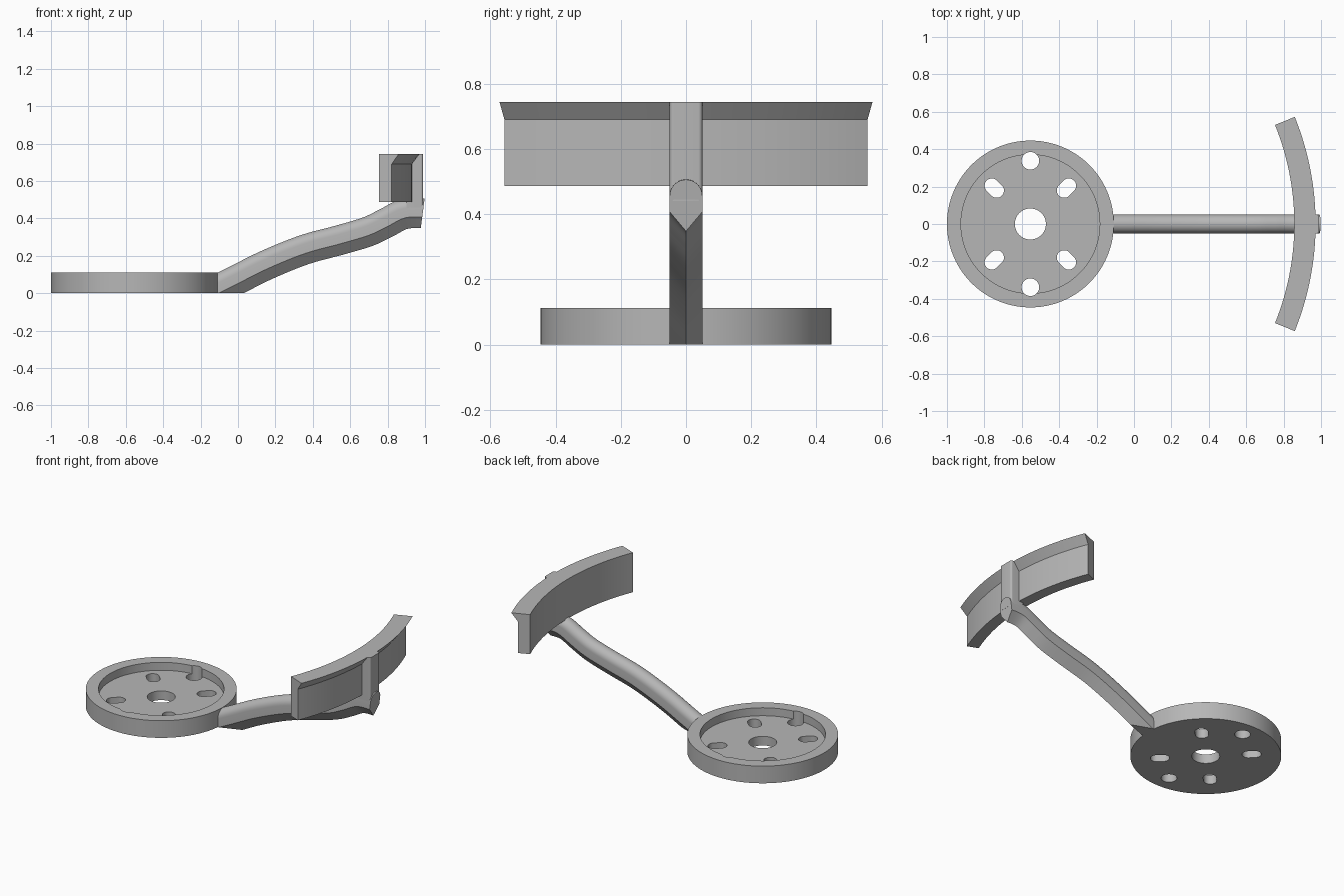
import bpy, bmesh, math
from mathutils import Vector

if "Cube" in bpy.data.objects:
    bpy.data.objects.remove(bpy.data.objects["Cube"])

CX = -0.554  # hub centre, also the centre of the curved shield

grey = bpy.data.materials.new("plain grey")
grey.diffuse_color = (0.47, 0.47, 0.47, 1)
grey.use_nodes = True
grey.node_tree.nodes["Principled BSDF"].inputs["Base Color"].default_value = grey.diffuse_color


def make(name, bm):
    bmesh.ops.recalc_face_normals(bm, faces=bm.faces[:])
    mesh = bpy.data.meshes.new(name)
    bm.to_mesh(mesh)
    bm.free()
    mesh.materials.append(grey)
    ob = bpy.data.objects.new(name, mesh)
    bpy.context.collection.objects.link(ob)
    return ob


def smooth(ob):
    bpy.ops.object.select_all(action='DESELECT')
    ob.select_set(True)
    bpy.context.view_layer.objects.active = ob
    bpy.ops.object.shade_smooth_by_angle(angle=math.radians(30))


def loft(rings):
    """Join rings of points into a closed solid."""
    bm = bmesh.new()
    rows = [[bm.verts.new(p) for p in r] for r in rings]
    n = len(rows[0])
    for a, b in zip(rows, rows[1:]):
        for i in range(n):
            j = (i + 1) % n
            bm.faces.new((a[i], a[j], b[j], b[i]))
    bm.faces.new(rows[0][::-1])
    bm.faces.new(rows[-1])
    return bm


def slot(name, x, y, r, z0, z1, angle=0, half=0, n=96):
    """Upright cylinder, stretched into a slot when half > 0."""
    pts = []
    d = Vector((math.cos(angle), math.sin(angle)))
    for i in range(n):
        t = angle + 2 * math.pi * (i + 0.5) / n
        s = half if math.cos(t - angle) > 0 else -half
        pts.append((x + r * math.cos(t) + s * d.x, y + r * math.sin(t) + s * d.y))
    return make(name, loft([[(px, py, z) for px, py in pts] for z in (z0, z1)]))


# Wheel base: disc with a recess, centre bore, two round holes and four slots
base = slot("wheel_base", CX, 0, 0.446, 0, 0.112, n=128)
cutters = [slot("recess_cutter", CX, 0, 0.371, 0.06, 0.3, n=128),
           slot("bore_cutter", CX, 0, 0.083, -0.1, 0.3, n=64)]
for s in (1, -1):
    cutters.append(slot("hole_cutter", CX, s * 0.338, 0.047, -0.1, 0.3, n=40))
    for k in (1, -1):
        cutters.append(slot("slot_cutter", CX + k * 0.193, s * 0.192, 0.039,
                            -0.1, 0.3, math.atan2(s, k), 0.018, 40))
bpy.context.view_layer.objects.active = base
for c in cutters:
    m = base.modifiers.new("cut", 'BOOLEAN')
    m.operation = 'DIFFERENCE'
    m.solver = 'EXACT'
    m.object = c
    bpy.ops.object.modifier_apply(modifier=m.name)
    bpy.data.objects.remove(c)
smooth(base)

# Arm: section with round top and V keel swept along a wavy path
path = [Vector(p) for p in ((-0.4, -0.14), (-0.25, -0.07), (-0.105, 0.0), (0.0, 0.052),
                            (0.16, 0.132), (0.36, 0.213), (0.55, 0.265), (0.70, 0.31),
                            (0.80, 0.357), (0.89, 0.402), (0.985, 0.407), (1.07, 0.39))]
pts = []
for i in range(1, len(path) - 2):
    a, b, c, d = path[i - 1:i + 3]
    for k in range(6):
        t = k / 6
        pts.append(0.5 * (2 * b + (c - a) * t + (2 * a - 5 * b + 4 * c - d) * t * t
                          + (3 * b - a - 3 * c + d) * t ** 3))
pts.append(path[-2])
section = [(0, -0.06), (0.05, 0)]
section += [(0.05 * math.cos(math.pi * i / 16), 0.05 + 0.05 * math.sin(math.pi * i / 16))
            for i in range(17)]
section.append((-0.05, 0))
rings = []
for i, p in enumerate(pts):
    t = (pts[min(i + 1, len(pts) - 1)] - pts[max(i - 1, 0)]).normalized()
    if i == len(pts) - 1:
        t = Vector((0.99, -0.13)).normalized()
    rings.append([(p.x - t.y * h, y, p.y + t.x * h) for y, h in section])
bm = loft(rings)
# Trim flush with the floor and the wheel rim
for co, no in (((0, 0, 0), (0, 0, -1)), ((-0.111, 0, 0), (-1, 0, 0))):
    bmesh.ops.bisect_plane(bm, geom=bm.verts[:] + bm.edges[:] + bm.faces[:],
                           plane_co=co, plane_no=no, clear_outer=True)
    bmesh.ops.holes_fill(bm, edges=[e for e in bm.edges if e.is_boundary])
smooth(make("arm", bm))

# Curved shield: wall flaring out to a wider lip on top
profile = [(1.411, 0.487), (1.484, 0.487), (1.484, 0.69), (1.525, 0.745), (1.411, 0.745)]
rings = []
for i in range(49):
    a = math.radians(-22.05 + 44.1 * i / 48)
    rings.append([(CX + r * math.cos(a), r * math.sin(a), z) for r, z in profile])
smooth(make("curved_shield", loft(rings)))

# Post: upright bar with rounded outer corners, joining arm and shield
outline = [(0.90, -0.05)]
for cy, a0 in ((-0.038, -90), (0.038, 0)):
    for k in range(7):
        a = math.radians(a0 + 15 * k)
        outline.append((0.978 + 0.012 * math.cos(a), cy + 0.012 * math.sin(a)))
outline.append((0.90, 0.05))
smooth(make("post", loft([[(x, y, z) for x, y in outline] for z in (0.44, 0.745)])))
